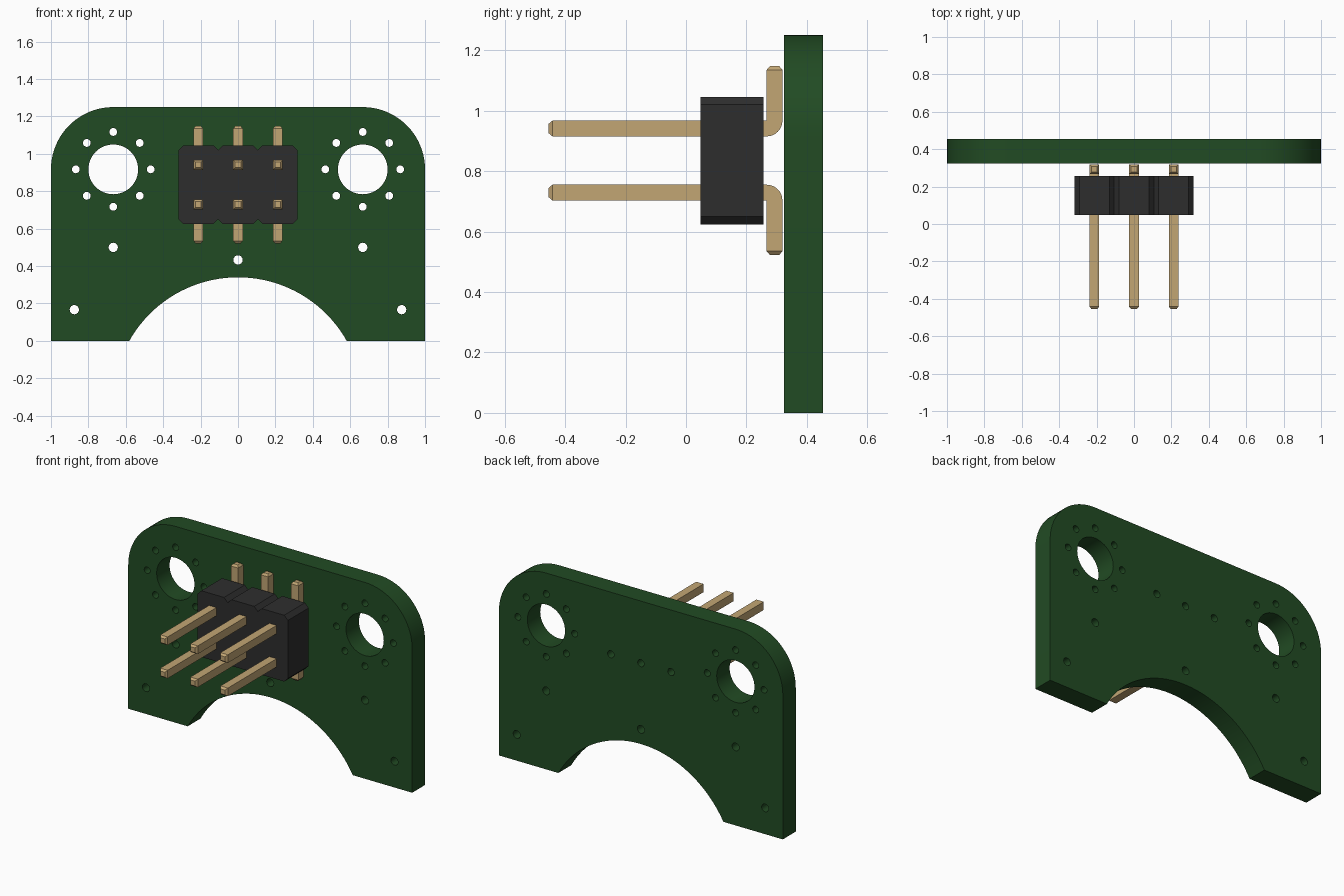
import bpy, bmesh, math
from mathutils import Matrix

cube = bpy.data.objects.get("Cube")
if cube:
    bpy.data.objects.remove(cube, do_unlink=True)


def material(name, rgb):
    m = bpy.data.materials.new(name)
    m.use_nodes = True
    m.diffuse_color = (*rgb, 1)
    m.node_tree.nodes["Principled BSDF"].inputs["Base Color"].default_value = (*rgb, 1)
    return m


GREEN = material("board green", (0.0155, 0.070, 0.0170))
BLACK = material("housing black", (0.027, 0.027, 0.027))
GOLD = material("pin gold", (0.54, 0.38, 0.175))


def finish(name, bm, mat, smooth=False):
    bmesh.ops.remove_doubles(bm, verts=bm.verts, dist=1e-4)
    bmesh.ops.recalc_face_normals(bm, faces=bm.faces)
    me = bpy.data.meshes.new(name)
    bm.to_mesh(me)
    bm.free()
    me.materials.clear()
    me.materials.append(mat)
    ob = bpy.data.objects.new(name, me)
    bpy.context.collection.objects.link(ob)
    if smooth:
        bpy.ops.object.select_all(action='DESELECT')
        ob.select_set(True)
        bpy.context.view_layer.objects.active = ob
        bpy.ops.object.shade_smooth_by_angle(angle=math.radians(30))
    return ob


def arc(cx, cz, r, a0, a1, n):
    """Points on an arc, angles in degrees, both ends included."""
    return [(cx + r * math.cos(math.radians(a0 + (a1 - a0) * i / n)),
             cz + r * math.sin(math.radians(a0 + (a1 - a0) * i / n))) for i in range(n + 1)]


def circle(cx, cz, r, n):
    return arc(cx, cz, r, 0, 360, n)[:-1]


# Board: rounded top corners, arched cut-out below, drilled holes
HOLE_X, HOLE_Z = 0.667, 0.917
cut_r, cut_z = 0.667, -0.327
a = math.degrees(math.asin(-cut_z / cut_r))
outline = ([(1, 0)] + arc(HOLE_X, HOLE_Z, 0.333, 0, 90, 20)
           + arc(-HOLE_X, HOLE_Z, 0.333, 90, 180, 20) + [(-1, 0)]
           + arc(0, cut_z, cut_r, 180 - a, a, 40))
loops = [outline, circle(0, 0.433, 0.025, 16)]
for s in (-1, 1):
    loops.append(circle(s * HOLE_X, HOLE_Z, 0.133, 48))
    for x, z in arc(s * HOLE_X, HOLE_Z, 0.2, 0, 315, 7):
        loops.append(circle(x, z, 0.021, 16))
    loops.append(circle(s * HOLE_X, 0.5, 0.025, 16))
    loops.append(circle(s * 0.875, 0.167, 0.025, 16))
for x in (-0.212, 0, 0.212):
    loops.append(circle(x, 0.855, 0.023, 16))

cu = bpy.data.curves.new("board_profile", 'CURVE')
cu.dimensions = '2D'
cu.fill_mode = 'BOTH'
cu.extrude = 0.065
for pts in loops:
    sp = cu.splines.new('POLY')
    sp.points.add(len(pts) - 1)
    for p, (x, z) in zip(sp.points, pts):
        p.co = (x, z, 0, 1)
    sp.use_cyclic_u = True
tmp = bpy.data.objects.new("board_profile", cu)
bpy.context.collection.objects.link(tmp)
bpy.context.view_layer.update()
flat = bpy.data.meshes.new_from_object(tmp.evaluated_get(bpy.context.evaluated_depsgraph_get()))
bm = bmesh.new()
bm.from_mesh(flat)
bpy.data.objects.remove(tmp, do_unlink=True)
bpy.data.meshes.remove(flat)
bm.transform(Matrix.Translation((0, 0.389, 0)) @ Matrix.Rotation(math.pi / 2, 4, 'X'))
finish("board", bm, GREEN, smooth=True)

# Housing: three chamfered cells joined into one profile
PITCH, MID_Z, HALF_H, CH = 0.212, 0.835, 0.211, 0.026
top = []
for i in (-1, 0, 1):
    l, r = (i - 0.5) * PITCH, (i + 0.5) * PITCH
    top += [(l, HALF_H - CH), (l + CH, HALF_H), (r - CH, HALF_H), (r, HALF_H - CH)]
top = [p for k, p in enumerate(top) if k not in (4, 8)]
profile = top + [(x, -z) for x, z in reversed(top)]
bm = bmesh.new()
face = bm.faces.new([bm.verts.new((x, 0.048, MID_Z + z)) for x, z in profile])
ext = bmesh.ops.extrude_face_region(bm, geom=[face])
bmesh.ops.translate(bm, vec=(0, 0.209, 0),
                    verts=[v for v in ext["geom"] if isinstance(v, bmesh.types.BMVert)])
finish("housing", bm, BLACK)

# Pins: square section swept along an L, with tapered tips and a round outer bend
W, TIP = 0.026, 0.015


def pin(name, x, z, up, length):
    """Stations are (inner point, outer point, half width) in y and local height."""
    y_in, y_out = 0.267, 0.319
    st = [((-0.455, TIP), (-0.455, -TIP), TIP), ((-0.442, W), (-0.442, -W), W)]
    st += [((y_in, W), p, W) for p in arc(y_in, W, 2 * W, -90, 0, 8)]
    mid = (y_in + y_out) / 2
    st += [((y_in, length - 0.013), (y_out, length - 0.013), W),
           ((mid - TIP, length), (mid + TIP, length), TIP)]
    bm = bmesh.new()
    rings = []
    for a, b, w in st:
        rings.append([bm.verts.new((x + sx * w, p[0], z + up * p[1]))
                      for sx, p in ((-1, a), (1, a), (1, b), (-1, b))])
    for r0, r1 in zip(rings, rings[1:]):
        for k in range(4):
            j = (k + 1) % 4
            if (r0[k].co - r1[k].co).length < 1e-6 and (r0[j].co - r1[j].co).length < 1e-6:
                continue
            bm.faces.new((r0[k], r0[j], r1[j], r1[k]))
    bm.faces.new(rings[0])
    bm.faces.new(rings[-1])
    finish(name, bm, GOLD, smooth=True)


for side, i in (("right", -1), ("centre", 0), ("left", 1)):
    pin("upper_pin_" + side, i * PITCH, MID_Z + PITCH / 2, 1, 0.207)
    pin("lower_pin_" + side, i * PITCH, MID_Z - PITCH / 2, -1, 0.207)
